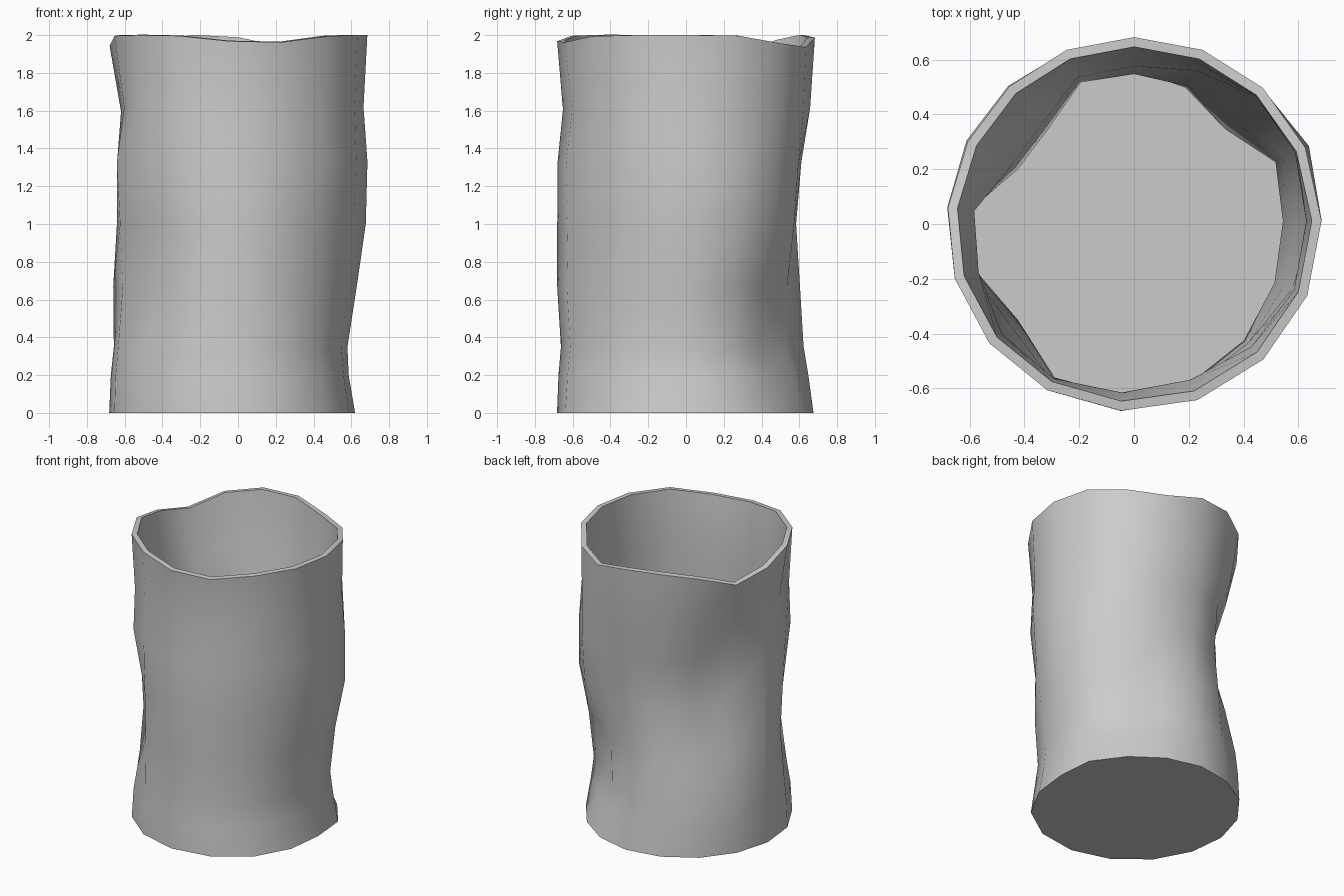
import bpy
import bmesh
from math import cos, sin, radians, exp

cube = bpy.data.objects.get("Cube")
if cube:
    bpy.data.objects.remove(cube, do_unlink=True)

SIDES = 16
RADIUS = 0.685
WALL = 0.035
LEVELS = (0, 0.2, 0.35, 0.67, 1, 1.33, 1.62, 2)

# Dents pressed into the wall: angle, height, depth, angular spread, vertical spread
DENTS = (
    (-3, 0.3, 0.1, 25, 0.45),
    (50, 0.45, 0.18, 24, 0.35),
    (90, 1.05, 0.1, 31, 0.5),
    (95, 0.4, 0.04, 30, 0.3),
    (144, 1.1, 0.22, 24, 0.5),
    (-172, 1.6, 0.06, 30, 0.2),
    (175, 0.35, 0.02, 20, 0.15),
    (-145, 0.75, 0.11, 20, 0.37),
    (-40, 0.45, 0.06, 28, 0.4),
    (-48, 1.1, 0.05, 25, 0.2),
    (-72, 1.64, 0.045, 38, 0.2),
    (-90, 0.35, 0.02, 40, 0.15),
    (0, 1.64, 0.02, 25, 0.15),
    (28, 1.1, -0.025, 18, 0.35),
)
# Dips in the rim: angle, depth, angular spread
DIPS = ((62, 0.07, 22), (157, 0.11, 22), (-80, 0.045, 24))


def bell(offset, spread):
    return exp(-(offset / spread) ** 2)


def turn(a, b):
    return (a - b + 180) % 360 - 180


def side_angle(i):
    # Sides are slightly uneven around the cup
    a = 360 * i / SIDES
    return a - 2 + 2 * sin(radians(a)) + 3 * cos(radians(a))


def wall_point(angle, z):
    r = RADIUS - sum(d * bell(turn(angle, a), w) * bell(z - h, s)
                     for a, h, d, w, s in DENTS)
    drop = sum(d * bell(turn(angle, a), w) for a, d, w in DIPS)
    return (r * cos(radians(angle)), r * sin(radians(angle)),
            z - drop * (z / 2) ** 4)


# Dented wall and flat base
bm = bmesh.new()
rings = [[bm.verts.new(wall_point(side_angle(i), z)) for i in range(SIDES)]
         for z in LEVELS]
for low, high in zip(rings, rings[1:]):
    for i in range(SIDES):
        j = (i + 1) % SIDES
        bm.faces.new((low[i], low[j], high[j], high[i]))
bm.faces.new(rings[0][::-1])
mesh = bpy.data.meshes.new("dented_cup")
bm.to_mesh(mesh)
bm.free()
cup = bpy.data.objects.new("dented_cup", mesh)
bpy.context.collection.objects.link(cup)

# Plain grey material
grey = bpy.data.materials.new("plain grey")
grey.use_nodes = True
colour = (0.6, 0.6, 0.6, 1)
grey.diffuse_color = colour
grey.node_tree.nodes["Principled BSDF"].inputs["Base Color"].default_value = colour
mesh.materials.append(grey)

# Wall thickness
solid = cup.modifiers.new("wall", 'SOLIDIFY')
solid.thickness = WALL
solid.offset = -1
solid.use_even_offset = True

# Smooth shading with crisp rim and base
bpy.ops.object.select_all(action='DESELECT')
cup.select_set(True)
bpy.context.view_layer.objects.active = cup
bpy.ops.object.modifier_apply(modifier="wall")
bpy.ops.object.shade_smooth_by_angle(angle=radians(50))
